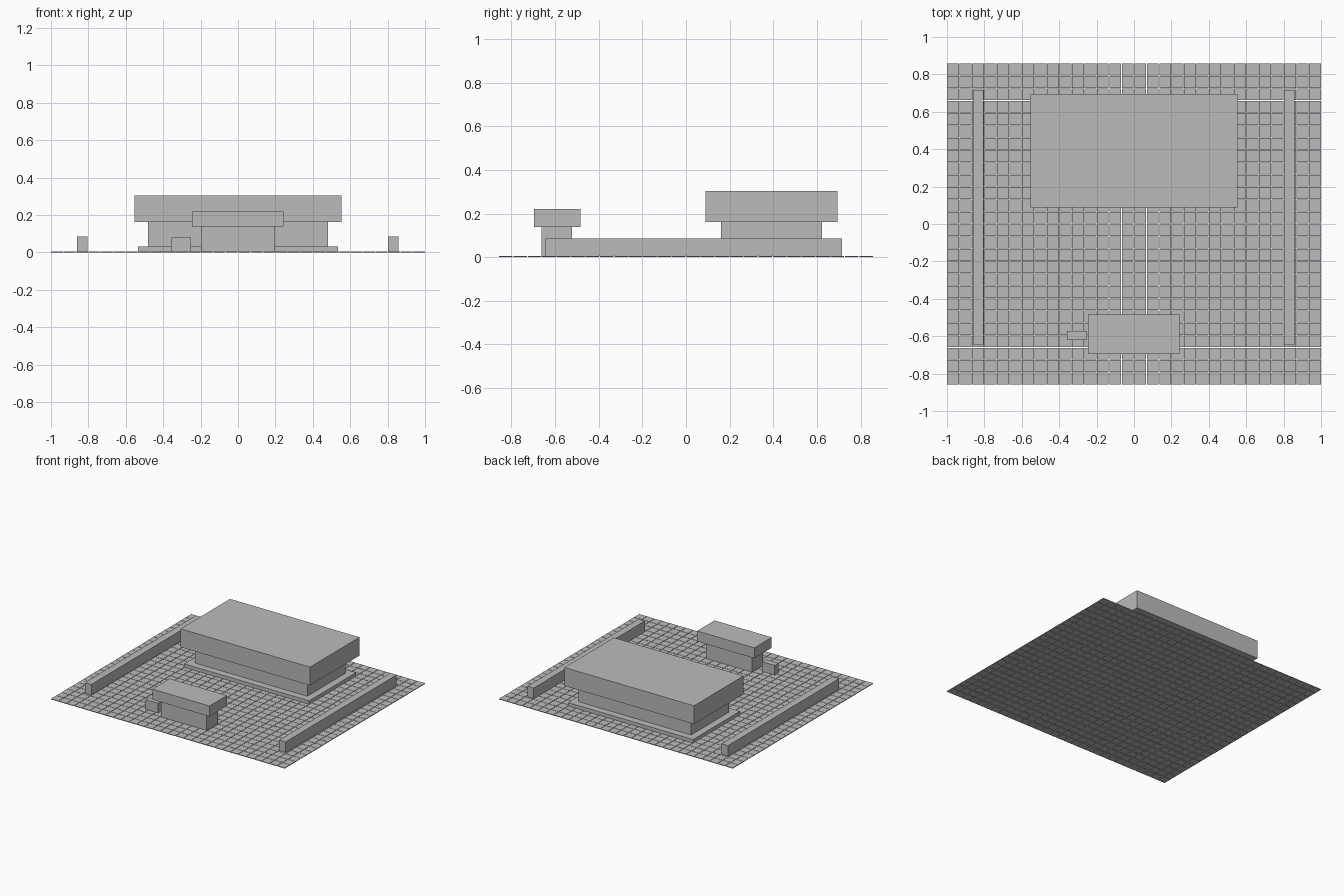
import bpy

cube = bpy.data.objects.get("Cube")
if cube:
    bpy.data.objects.remove(cube, do_unlink=True)

grey = bpy.data.materials.new("plain grey")
grey.use_nodes = True
colour = (0.5, 0.5, 0.5, 1)
grey.diffuse_color = colour
grey.node_tree.nodes["Principled BSDF"].inputs["Base Color"].default_value = colour


def box(name, x, y, z):
    """Box spanning the given (low, high) ranges."""
    spans = (x, y, z)
    bpy.ops.mesh.primitive_cube_add(size=1)
    ob = bpy.context.object
    ob.name = name
    for v in ob.data.vertices:
        v.co = [(lo + hi) / 2 + c * (hi - lo) for c, (lo, hi) in zip(v.co, spans)]
    ob.data.materials.append(grey)
    return ob


def repeat(ob, count, offset):
    mod = ob.modifiers.new("Repeat", "ARRAY")
    mod.count = count
    mod.use_relative_offset = False
    mod.use_constant_offset = True
    mod.constant_offset_displace = offset


# Paving: a grid of thin separate slabs with narrow joints
HALF_X, HALF_Y, JOINT, FLOOR = 1.0, 0.857, 0.003, 0.005
COLUMNS, ROWS = 30, 26
step_x = (2 * HALF_X + JOINT) / COLUMNS
step_y = (2 * HALF_Y + JOINT) / ROWS
paving = box("paving_slabs", (-HALF_X, -HALF_X + step_x - JOINT),
             (-HALF_Y, -HALF_Y + step_y - JOINT), (0, FLOOR))
repeat(paving, COLUMNS, (step_x, 0, 0))
repeat(paving, ROWS, (0, step_y, 0))

# Main hall: plinth, walls and overhanging block roof
box("hall_plinth", (-0.535, 0.535), (0.106, 0.678), (FLOOR, 0.032))
box("hall_walls", (-0.481, 0.481), (0.16, 0.624), (0.032, 0.162))
box("hall_roof", (-0.554, 0.554), (0.089, 0.694), (0.162, 0.304))

# Gatehouse at the front
box("gate_body", (-0.197, 0.195), (-0.662, -0.522), (FLOOR, 0.139))
box("gate_roof", (-0.246, 0.243), (-0.696, -0.483), (0.139, 0.22))
box("gate_side_block", (-0.358, -0.25), (-0.62, -0.572), (FLOOR, 0.08))

# Long boundary walls
for name, x in (("right_wall", (-0.86, -0.805)), ("left_wall", (0.803, 0.857))):
    box(name, x, (-0.643, 0.714), (FLOOR, 0.086))
